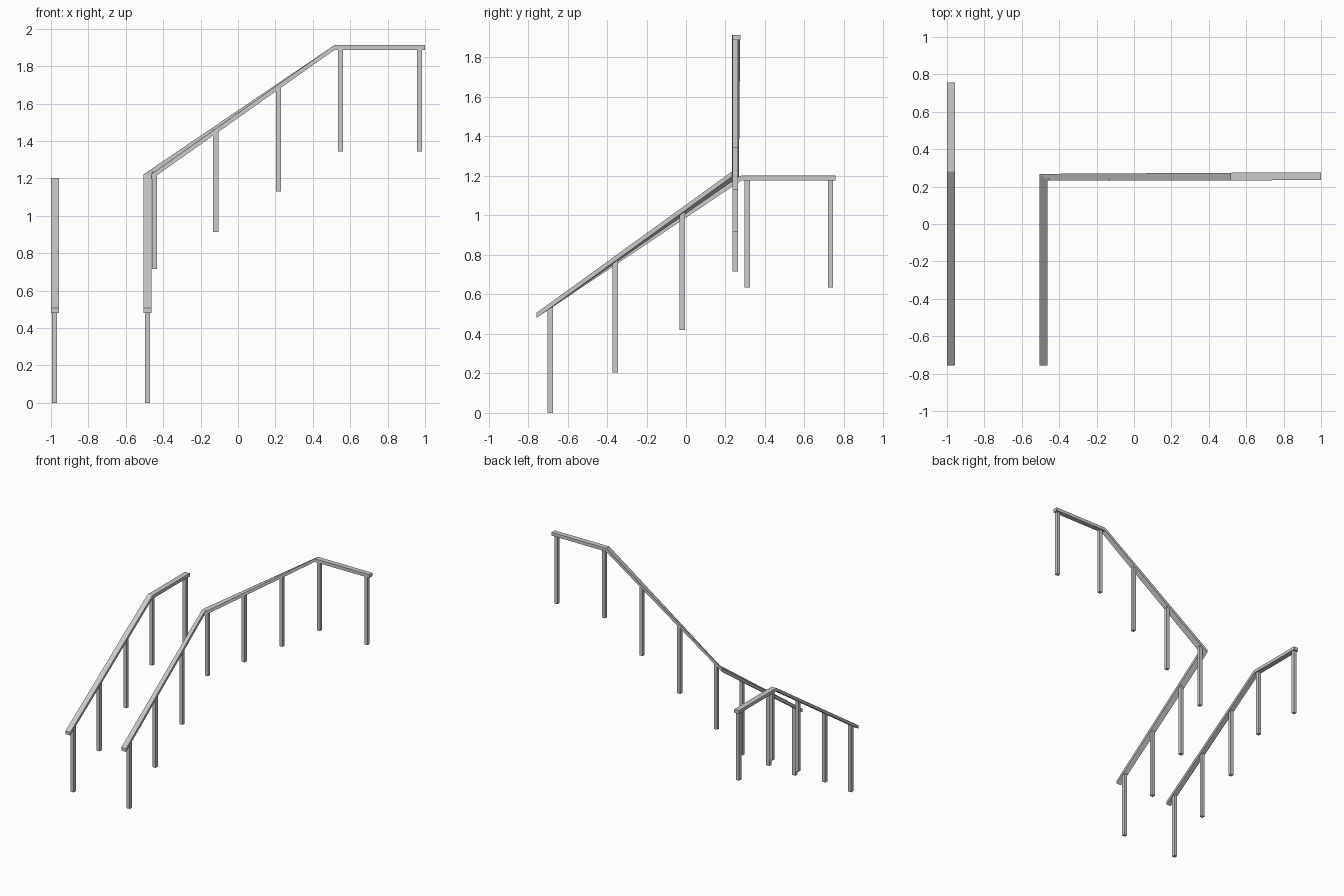
import bpy, bmesh
from mathutils import Vector

if "Cube" in bpy.data.objects:
    bpy.data.objects.remove(bpy.data.objects["Cube"])

RAIL_H = 0.026   # vertical rail thickness
POST_W = 0.027


def rail(name, sections):
    """Sweep a rail through stations of (left xy, right xy, top z)."""
    bm = bmesh.new()
    rings = []
    for a, b, z in sections:
        pts = [(*a, z), (*b, z), (*b, z - RAIL_H), (*a, z - RAIL_H)]
        rings.append([bm.verts.new(p) for p in pts])
    for r, s in zip(rings, rings[1:]):
        for i in range(4):
            j = (i + 1) % 4
            bm.faces.new((r[i], r[j], s[j], s[i]))
    bm.faces.new(rings[0])
    bm.faces.new(rings[-1][::-1])
    bmesh.ops.recalc_face_normals(bm, faces=bm.faces)
    me = bpy.data.meshes.new(name)
    bm.to_mesh(me)
    bm.free()
    bpy.context.collection.objects.link(bpy.data.objects.new(name, me))


def post(name, x, y, bottom, top):
    bpy.ops.mesh.primitive_cube_add(size=1, location=(x, y, (bottom + top) / 2))
    ob = bpy.context.object
    ob.name = name
    ob.scale = (POST_W, POST_W, top - bottom)


def height(t, path):
    """Rail centre height at position t along a (position, top z) path."""
    for (t0, z0), (t1, z1) in zip(path, path[1:]):
        if t <= t1:
            break
    return z0 + (z1 - z0) * (t - t0) / (t1 - t0) - RAIL_H / 2


# Short straight rail on the left
left_path = [(-0.757, 0.507), (0.281, 1.203), (0.757, 1.203)]
rail("left_handrail", [((-1.0, y), (-0.958, y), z) for y, z in left_path])

# Long rail that turns the corner with a mitre and climbs a second flight
rail("corner_handrail", [
    ((-0.505, -0.757), (-0.463, -0.757), 0.507),
    ((-0.505, 0.268), (-0.463, 0.232), 1.222),
    ((0.517, 0.274), (0.517, 0.233), 1.914),
    ((1.0, 0.275), (1.0, 0.235), 1.914)])

# Posts of the first flight, on both rails
right_path = [(-0.757, 0.507), (0.25, 1.222)]
first_flight = [(-0.687, 0.0), (-0.358, 0.204), (-0.019, 0.419),
                (0.310, 0.635), (0.732, 0.635)]
for i, (y, base) in enumerate(first_flight):
    post(f"left_post_{i + 1}", -0.98, y, base, height(y, left_path))
    if i < 3:
        post(f"lower_post_{i + 1}", -0.484, y, base, height(y, right_path))

# Posts of the second flight
upper_path = [(-0.484, 1.222), (0.517, 1.914), (1.0, 1.914)]
second_flight = [(-0.446, 0.716), (-0.119, 0.915), (0.216, 1.129),
                 (0.548, 1.344), (0.970, 1.344)]
for i, (x, base) in enumerate(second_flight):
    post(f"upper_post_{i + 1}", x, 0.249, base, height(x, upper_path))
